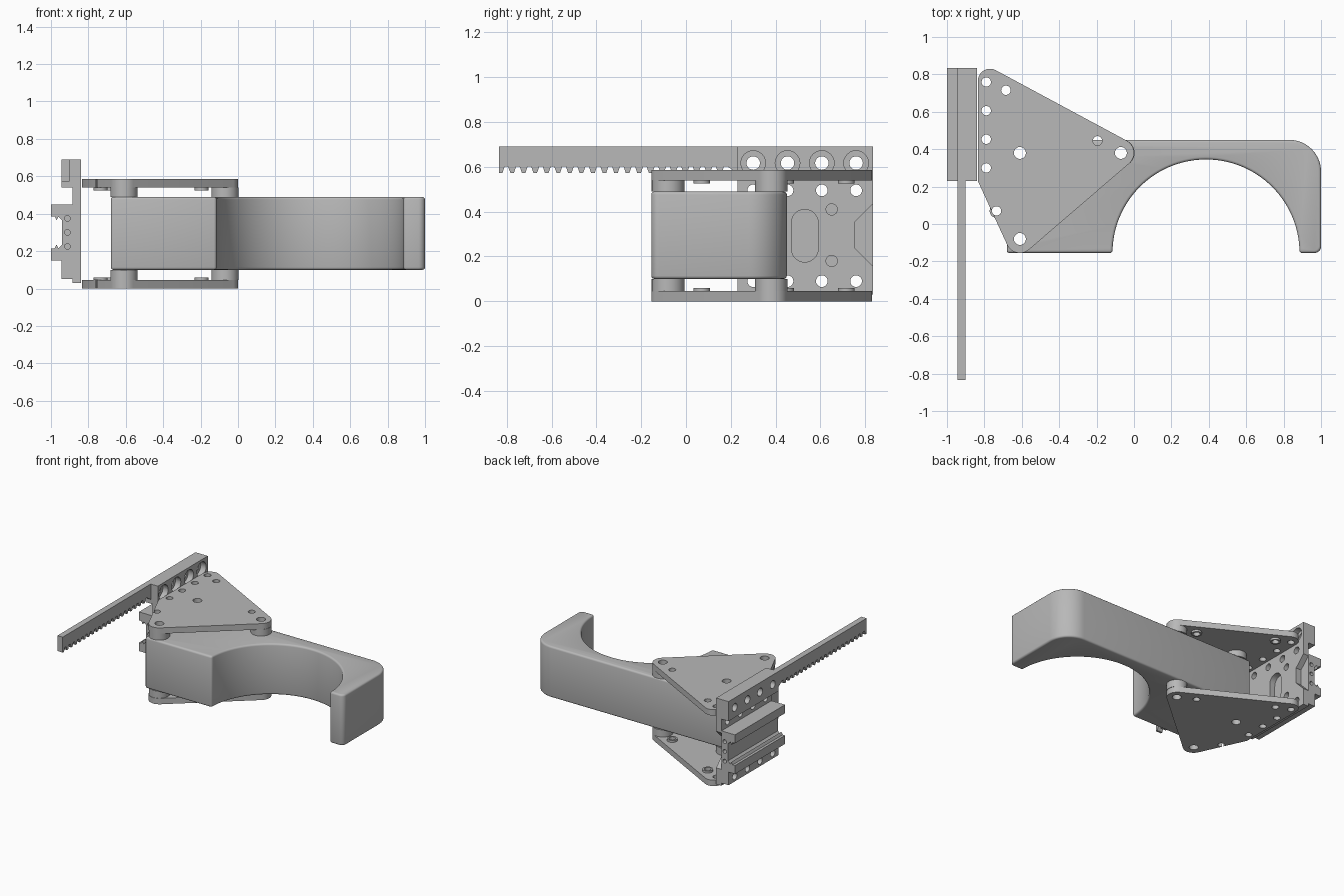
import bpy, bmesh
from math import sin, cos, radians
from mathutils import Vector, Matrix

if "Cube" in bpy.data.objects:
    bpy.data.objects.remove(bpy.data.objects["Cube"])

grey = bpy.data.materials.new("plain_grey")
grey.use_nodes = True
grey.diffuse_color = (0.48, 0.48, 0.48, 1)
grey.node_tree.nodes["Principled BSDF"].inputs["Base Color"].default_value = (0.48, 0.48, 0.48, 1)

# Profile planes: each maps (u, v, depth) to world axes
AXES = {"z": lambda u, v, d: (u, v, d),
        "x": lambda u, v, d: (d, u, v),
        "y": lambda u, v, d: (u, d, v)}


def arc(cx, cy, r, a0, a1, n=12):
    angles = [radians(a0 + (a1 - a0) * i / n) for i in range(n + 1)]
    return [(cx + r * cos(a), cy + r * sin(a)) for a in angles]


def rect(u0, u1, v0, v1):
    return [(u0, v0), (u1, v0), (u1, v1), (u0, v1)]


def circle(u, v, r, n=24):
    return arc(u, v, r, 0, 360 - 360 / n, n - 1)


def prism(name, outlines, axis, d0, d1):
    """Extrude one or more closed outlines along an axis."""
    bm = bmesh.new()
    place = AXES[axis]
    for pts in outlines:
        face = bm.faces.new([bm.verts.new(place(u, v, d0)) for u, v in pts])
        new = bmesh.ops.extrude_face_region(bm, geom=[face])["geom"]
        shift = Vector(place(0, 0, d1 - d0))
        bmesh.ops.translate(bm, vec=shift, verts=[g for g in new if isinstance(g, bmesh.types.BMVert)])
    bmesh.ops.recalc_face_normals(bm, faces=bm.faces)
    mesh = bpy.data.meshes.new(name)
    bm.to_mesh(mesh)
    bm.free()
    mesh.materials.append(grey)
    ob = bpy.data.objects.new(name, mesh)
    bpy.context.collection.objects.link(ob)
    return ob


def apply(ob, mod):
    bpy.ops.object.select_all(action="DESELECT")
    ob.select_set(True)
    bpy.context.view_layer.objects.active = ob
    bpy.ops.object.modifier_apply(modifier=mod.name)


def cut(ob, outlines, axis, d0, d1):
    cutter = prism("cutter", outlines, axis, d0, d1)
    cutter.hide_render = True
    mod = ob.modifiers.new("cut", "BOOLEAN")
    mod.operation, mod.solver, mod.object = "DIFFERENCE", "EXACT", cutter
    apply(ob, mod)
    bpy.data.objects.remove(cutter)


def smooth(ob):
    bpy.ops.object.select_all(action="DESELECT")
    ob.select_set(True)
    bpy.context.view_layer.objects.active = ob
    bpy.ops.object.shade_smooth_by_angle(angle=radians(35))


POSTS = [(-0.61, -0.08), (-0.61, 0.38), (-0.07, 0.38)]
NUTS = [(-0.735, 0.07), (-0.685, 0.715), (-0.195, 0.445)]
ROW = [0.3, 0.453, 0.606, 0.759]
post_holes = [circle(x, y, 0.032) for x, y in POSTS]
nut_holes = [circle(x, y, 0.025) for x, y in NUTS]
edge_holes = [circle(-0.79, y, 0.025) for y in ROW]

# Gripper jaw with a round bite
outline = ([(-0.68, 0.45), (-0.68, -0.155)]
           + arc(0.385, -0.155, 0.5, 180, 0, 64)
           + arc(0.965, -0.12, 0.035, 270, 360, 6)
           + arc(0.83, 0.28, 0.17, 0, 90, 16))
jaw = prism("jaw", [outline], "z", 0.1, 0.49)
bevel = jaw.modifiers.new("bevel", "BEVEL")
bevel.width, bevel.segments = 0.014, 3
bevel.limit_method, bevel.angle_limit = "ANGLE", radians(40)
apply(jaw, bevel)
cut(jaw, post_holes, "z", -0.1, 0.8)
smooth(jaw)

# Upper and lower side plates, with their posts and nuts
plate = (arc(-0.075, 0.38, 0.075, -49, 61)
         + arc(-0.77, 0.765, 0.065, 61, 180)
         + [(-0.835, 0.23)]
         + arc(-0.61, -0.08, 0.075, 204, 311))
for side, z0, z1, post_z, nut_z in (("lower", 0, 0.045, 0.1, 0.06),
                                    ("upper", 0.585, 0.54, 0.49, 0.525)):
    ob = prism(side + "_plate", [plate], "z", z0, z1)
    cut(ob, post_holes + nut_holes + edge_holes, "z", -0.1, 0.8)
    smooth(ob)
    ob = prism(side + "_posts", [circle(x, y, 0.073, 32) for x, y in POSTS], "z", z1, post_z)
    cut(ob, post_holes, "z", -0.1, 0.8)
    smooth(ob)
    ob = prism(side + "_nuts", [circle(x, y, 0.037) for x, y in NUTS], "z", z1, nut_z)
    cut(ob, nut_holes, "z", -0.1, 0.8)
    smooth(ob)

# Mounting bracket: a wall with thick strips at top and bottom
section = [(-0.84, 0.03), (-0.885, 0.03), (-0.885, 0.05), (-0.945, 0.05),
           (-0.945, 0.15), (-0.885, 0.15), (-0.885, 0.54), (-0.945, 0.54),
           (-0.945, 0.69), (-0.84, 0.69)]
bracket = prism("bracket", [section], "y", 0.23, 0.835)
slot = arc(0.53, 0.35, 0.06, 0, 180) + arc(0.53, 0.235, 0.06, 180, 360)
notch = [(0.86, 0.13), (0.755, 0.235), (0.755, 0.355), (0.86, 0.46)]
cut(bracket, [slot, notch] + [circle(0.65, z, 0.025) for z in (0.18, 0.41)], "x", -0.89, -0.8)
cut(bracket, [circle(y, z, 0.026) for y in ROW for z in (0.09, 0.495)], "x", -1.1, -0.8)
cut(bracket, [circle(y, 0.617, 0.03) for y in ROW], "x", -1.1, -0.8)
cut(bracket, [circle(y, 0.617, 0.055) for y in ROW], "x", -0.885, -0.8)
smooth(bracket)

# Double rail on the outside of the bracket
half = [(-0.885, 0.15), (-1, 0.15), (-1, 0.215), (-0.98, 0.215), (-0.97, 0.235),
        (-0.96, 0.215), (-0.94, 0.235)]
rail = prism("rail", [half + [(x, 0.6 - z) for x, z in reversed(half)]], "y", 0.23, 0.835)
screws = [circle(-0.912, z, 0.015, 16) for z in (0.225, 0.3, 0.375)]
cut(rail, screws, "y", 0.2, 0.26)
cut(rail, screws, "y", 0.8, 0.86)
smooth(rail)

# Toothed rack
pitch = 0.0515
teeth = []
y = -0.835
while y + pitch < 0.24:
    teeth += [(y, 0.572), (y + pitch * 0.3, 0.572), (y + pitch * 0.5, 0.602), (y + pitch * 0.8, 0.602)]
    y += pitch
prism("rack", [teeth + [(0.23, 0.572), (0.23, 0.69), (-0.835, 0.69)]], "x", -0.945, -0.9)
